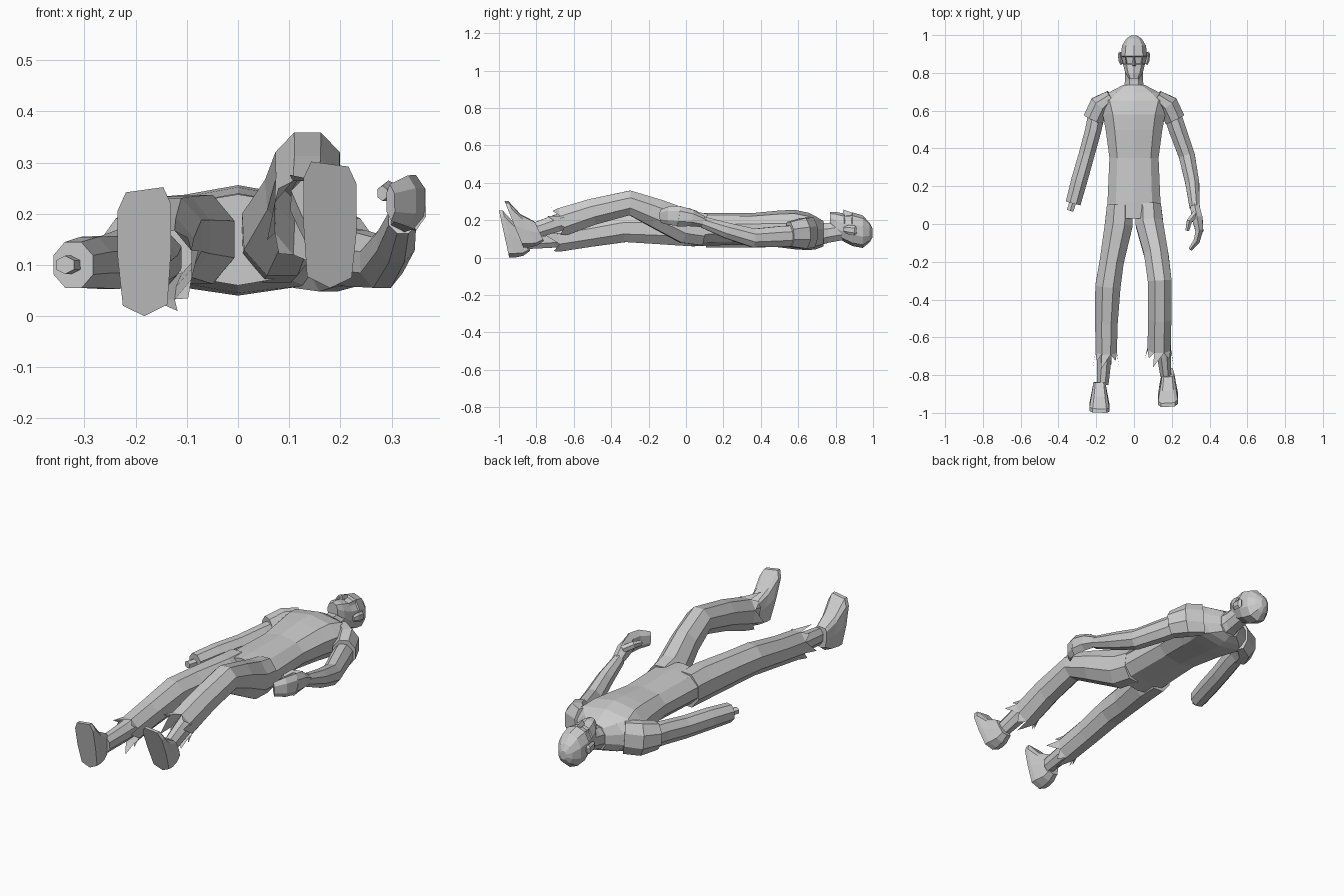
import bpy, bmesh, math
from mathutils import Vector

if "Cube" in bpy.data.objects:
    bpy.data.objects.remove(bpy.data.objects["Cube"])


def finish(name, bm):
    bmesh.ops.recalc_face_normals(bm, faces=bm.faces[:])
    me = bpy.data.meshes.new(name)
    bm.to_mesh(me)
    bm.free()
    ob = bpy.data.objects.new(name, me)
    bpy.context.collection.objects.link(ob)
    return ob


def loft(rings, cap_start=True, cap_end=True):
    bm = bmesh.new()
    vs = [[bm.verts.new(p) for p in r] for r in rings]
    n = len(vs[0])
    for a, b in zip(vs, vs[1:]):
        for i in range(n):
            j = (i + 1) % n
            bm.faces.new((a[i], a[j], b[j], b[i]))
    if cap_start:
        bm.faces.new(vs[0])
    if cap_end:
        bm.faces.new(vs[-1])
    return bm, vs


def tube(stations, n=8, cap_end=True):
    """stations: (x, y, z, half width, half height) along a path"""
    ps = [Vector(s[:3]) for s in stations]
    ang = [2 * math.pi * (i + .5) / n for i in range(n)]
    mc = max(math.cos(a) for a in ang)
    ms = max(math.sin(a) for a in ang)
    rings = []
    for k, s in enumerate(stations):
        t = (ps[min(k + 1, len(ps) - 1)] - ps[max(k - 1, 0)]).normalized()
        side = t.cross(Vector((0, 0, 1))).normalized()
        up = side.cross(t)
        rings.append([ps[k] + side * math.cos(a) / mc * s[3] + up * math.sin(a) / ms * s[4] for a in ang])
    return loft(rings, True, cap_end)


def body(rows, n=10):
    """rows: (y, half width, low z, high z), upright cross-sections"""
    rings = []
    for y, rx, lo, hi in rows:
        ring = []
        for i in range(n):
            a = 2 * math.pi * (i + .5) / n
            c, s = math.cos(a), math.sin(a)
            c = math.copysign(abs(c) ** .8, c)
            ring.append((c * rx / .96, y, (lo + hi) / 2 + s * (hi - lo) / 2))
        rings.append(ring)
    return loft(rings)


# Torso and neck
bm, _ = body([(.03, .148, .06, .238), (.12, .14, .065, .24), (.35, .13, .07, .238), (.5, .15, .055, .252),
              (.58, .165, .045, .256), (.655, .19, .04, .24), (.695, .135, .045, .22), (.735, .06, .06, .195)])
finish("torso", bm)
bm, _ = body([(.70, .06, .055, .19), (.76, .048, .075, .19), (.84, .048, .09, .2)], 8)
finish("neck", bm)

# Head with sunken eye sockets and cheeks
bm, _ = body([(.77, .028, .165, .243), (.80, .046, .115, .245), (.845, .058, .085, .236), (.89, .07, .062, .242),
              (.945, .063, .052, .226), (.982, .04, .082, .185), (.998, .015, .11, .155)])
bm.normal_update()
sockets = [f for f in bm.faces if .855 < f.calc_center_median().y < .88 and f.calc_center_median().z > .2]
bmesh.ops.inset_individual(bm, faces=sockets, thickness=.007, depth=0)
for f in sockets:
    bmesh.ops.translate(bm, verts=f.verts[:], vec=(0, 0, -.012))
finish("head", bm)

# Nose
bm = bmesh.new()
v = [bm.verts.new(p) for p in ((-.013, .835, .225), (.013, .835, .225), (0, .895, .238), (0, .842, .257))]
for f in ((0, 1, 3), (1, 2, 3), (2, 0, 3), (0, 2, 1)):
    bm.faces.new([v[i] for i in f])
finish("nose", bm)

# Ears
for s, label in ((-1, "left"), (1, "right")):
    bm, _ = tube([(s * .064, .845, .15, .008, .015), (s * .073, .865, .15, .009, .024),
                  (s * .076, .90, .145, .009, .026), (s * .07, .91, .145, .006, .018)], 6)
    finish(label + "_ear", bm)

# Short sleeves
for s, label in ((-1, "left"), (1, "right")):
    bm, _ = tube([(s * .12, .675, .135, .035, .08), (s * .18, .63, .13, .056, .082),
                  (s * .217, .553, .125, .054, .066)])
    finish(label + "_sleeve", bm)

# Arms
bm, _ = tube([(-.19, .62, .12, .045, .055), (-.215, .5, .115, .043, .055), (-.25, .37, .105, .042, .052),
              (-.29, .23, .105, .043, .05), (-.322, .11, .1, .04, .045)])
finish("severed_arm", bm)
bm, _ = tube([(-.32, .13, .1, .018, .018), (-.338, .07, .1, .018, .018)], 6)
finish("arm_bone", bm)
bm, _ = tube([(.19, .62, .12, .045, .055), (.23, .5, .113, .046, .055), (.28, .36, .105, .043, .05),
              (.308, .22, .145, .037, .042), (.321, .09, .19, .027, .03)])
finish("whole_arm", bm)

# Hand: palm, curled fingers and thumb
bm, _ = tube([(.321, .10, .19, .024, .028), (.335, .03, .212, .028, .045), (.347, -.04, .222, .02, .055)], 6)
finish("palm", bm)
bm, _ = tube([(.347, -.03, .222, .019, .054), (.332, -.09, .225, .017, .05), (.298, -.135, .222, .01, .036)], 6)
finish("fingers", bm)
bm, _ = tube([(.325, .055, .23, .016, .02), (.293, .015, .245, .014, .02), (.282, -.035, .24, .01, .015)], 6)
finish("thumb", bm)


# Trouser legs with torn hems
def trouser(name, stations, tear):
    bm, vs = tube(stations, 8, False)
    hem = vs[-1]
    centre = sum((v.co for v in hem), Vector()) / 8
    for i in range(8):
        a, b = hem[i], hem[(i + 1) % 8]
        mid = a.co if i % 2 else (a.co + b.co) / 2
        tip = mid + (mid - centre) * .25 + Vector((0, -tear * (1 if i % 2 else .45), -.006))
        bm.faces.new((a, b, bm.verts.new(tip)))
    finish(name, bm)


trouser("straight_trouser_leg", [(-.075, .10, .148, .068, .085), (-.08, 0, .15, .074, .087),
                                 (-.118, -.2, .155, .064, .079), (-.138, -.33, .157, .067, .074),
                                 (-.146, -.52, .125, .06, .068), (-.147, -.68, .1, .056, .068)], .08)
trouser("bent_trouser_leg", [(.075, .10, .15, .068, .085), (.082, 0, .165, .073, .09),
                             (.118, -.16, .237, .064, .077), (.136, -.30, .293, .063, .066),
                             (.136, -.5, .245, .062, .07), (.133, -.66, .192, .061, .076)], .07)

# Shins and feet
OUTLINE = [(0, 0), (.042, .08), (.052, .45), (.052, .82), (.036, .96), (-.037, 1), (-.052, .87), (-.052, .5),
           (-.045, .09)]


def foot(label, cx, z0, length, y_heel, y_toe, shin, flip):
    def ring(w, v0, v1, dy_heel, dy_toe):
        out = []
        for u, v in OUTLINE:
            y = y_heel + (y_toe - y_heel) * v + dy_heel + (dy_toe - dy_heel) * v
            out.append((cx + flip * u * w, y, z0 + length * (v0 + (v1 - v0) * v)))
        return out
    bm, _ = loft([ring(1, 0, 1, 0, 0), ring(1, 0, 1, .03, .02), ring(.8, .04, .72, .075, .085),
                  ring(.6, .14, .56, .11, .16)])
    finish(label + "_foot", bm)
    bm, _ = tube(shin, 8)
    finish(label + "_shin", bm)


foot("left", -.183, 0, .252, -.945, -1.0, [(-.155, -.58, .115, .045, .05), (-.157, -.70, .1, .039, .046),
                                          (-.165, -.85, .088, .03, .042)], -1)
foot("right", .18, .055, .247, -.87, -.97, [(.148, -.56, .225, .045, .05), (.158, -.69, .185, .037, .046),
                                          (.168, -.80, .148, .029, .042)], 1)
